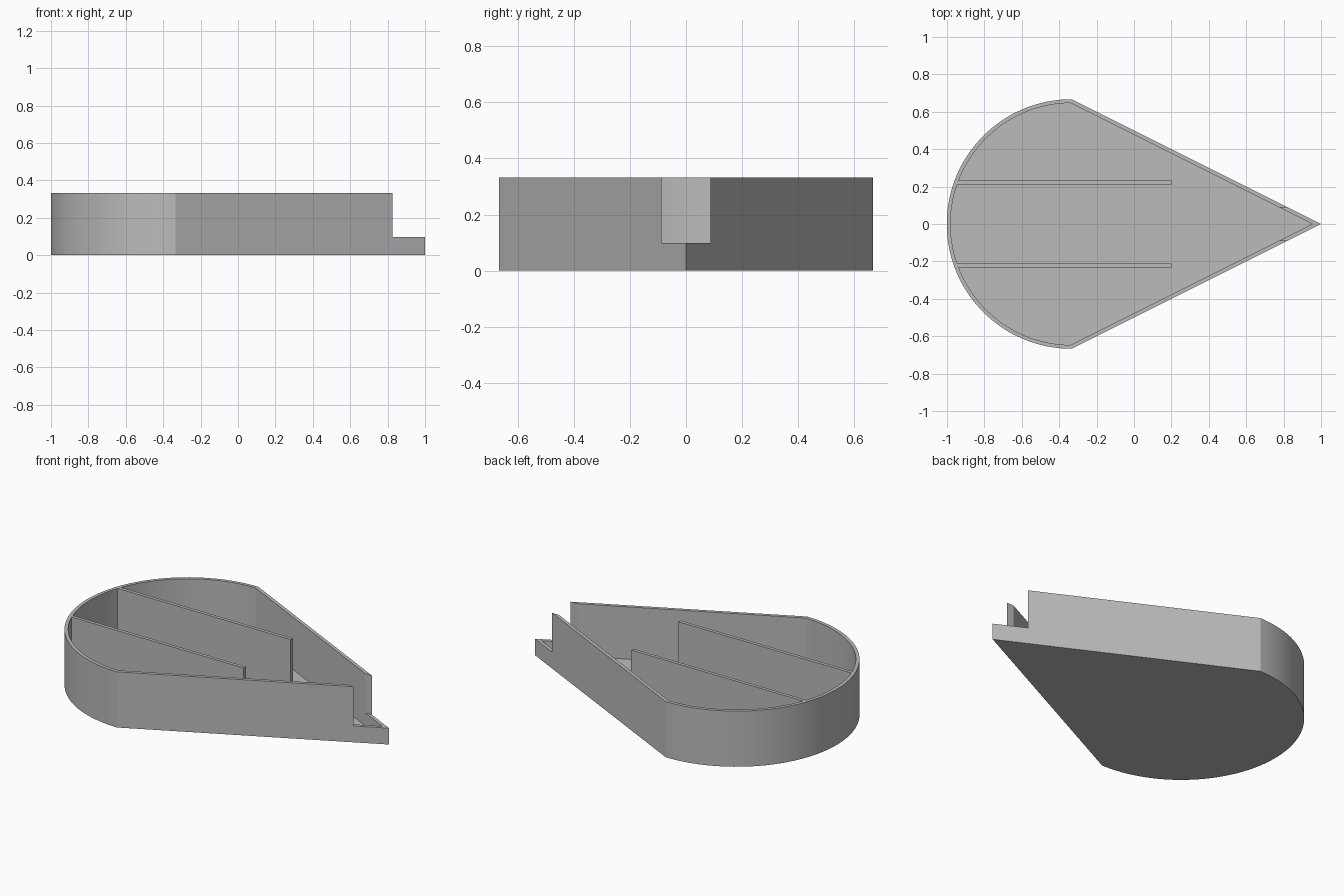
import bpy, bmesh, math

cube = bpy.data.objects.get("Cube")
if cube:
    bpy.data.objects.remove(cube, do_unlink=True)

HEIGHT, RADIUS, WALL, FLOOR = 0.333, 0.667, 0.02, 0.02
CENTRE_X = 1 - 2 * RADIUS
ARC_STEPS = 64

grey = bpy.data.materials.new("light_grey")
grey.use_nodes = True
colour = (0.5, 0.5, 0.5, 1)
grey.diffuse_color = colour
grey.node_tree.nodes["Principled BSDF"].inputs["Base Color"].default_value = colour


def prism(name, outline, z0, z1):
    """Extrude a flat outline between two heights."""
    bm = bmesh.new()
    base = bm.faces.new([bm.verts.new((x, y, z0)) for x, y in outline])
    top = bmesh.ops.extrude_face_region(bm, geom=[base])["geom"]
    bmesh.ops.translate(bm, vec=(0, 0, z1 - z0),
                        verts=[v for v in top if isinstance(v, bmesh.types.BMVert)])
    bmesh.ops.recalc_face_normals(bm, faces=bm.faces)
    mesh = bpy.data.meshes.new(name)
    bm.to_mesh(mesh)
    bm.free()
    mesh.materials.append(grey)
    obj = bpy.data.objects.new(name, mesh)
    bpy.context.collection.objects.link(obj)
    return obj


def box_outline(x0, x1, y0, y1):
    return [(x0, y0), (x1, y0), (x1, y1), (x0, y1)]


def teardrop(inset):
    """Half circle closed by two straight sides meeting in a point."""
    slope = math.atan(0.5)
    r = RADIUS - inset
    start = math.pi / 2 + math.asin(inset * math.tan(slope / 2) / r)
    sweep = 2 * (math.pi - start)
    arc = [start + sweep * i / ARC_STEPS for i in range(ARC_STEPS + 1)]
    points = [(CENTRE_X + r * math.cos(a), r * math.sin(a)) for a in arc]
    return points + [(1 - inset / math.sin(slope), 0)]


def combine(target, tool, operation):
    mod = target.modifiers.new(operation.lower(), "BOOLEAN")
    mod.operation, mod.solver, mod.object = operation, "EXACT", tool
    bpy.context.view_layer.objects.active = target
    bpy.ops.object.modifier_apply(modifier=mod.name)
    bpy.data.objects.remove(tool, do_unlink=True)


# Hollow teardrop tray
tray = prism("tray", teardrop(0), 0, HEIGHT)
combine(tray, prism("cavity", teardrop(WALL), FLOOR, 0.5), "DIFFERENCE")

# Pouring notch at the pointed end
notch = prism("notch", box_outline(0.5, 1.1, -0.0875, 0.0875), 0.098, 0.5)
combine(tray, notch, "DIFFERENCE")

# Two long dividers, fused into the round wall and the floor
for side in (-1, 1):
    y = side * RADIUS / 3
    outline = box_outline(-0.95, 0.2, y - WALL / 2, y + WALL / 2)
    combine(tray, prism("divider", outline, FLOOR / 2, HEIGHT), "UNION")

# Smooth round wall with crisp corners
bpy.ops.object.select_all(action="DESELECT")
tray.select_set(True)
bpy.context.view_layer.objects.active = tray
bpy.ops.object.shade_smooth_by_angle(angle=math.radians(20))
